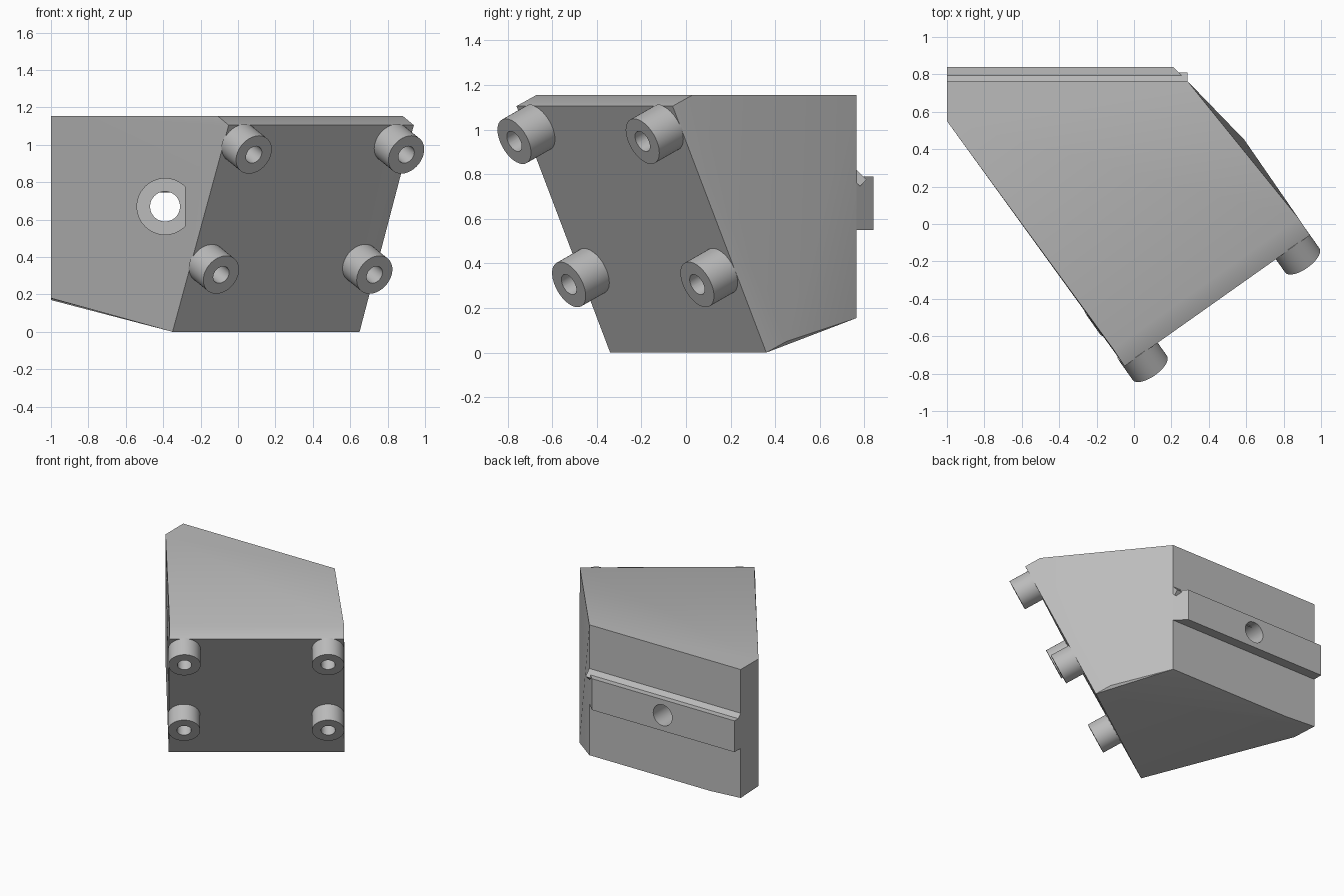
import bpy, bmesh
from mathutils import Vector

old = bpy.data.objects.get("Cube")
if old:
    bpy.data.objects.remove(old, do_unlink=True)

grey = bpy.data.materials.new("plain_grey")
grey.use_nodes = True
grey.diffuse_color = (0.5, 0.5, 0.5, 1)
grey.node_tree.nodes["Principled BSDF"].inputs["Base Color"].default_value = (0.5, 0.5, 0.5, 1)


def add_object(name, bm):
    bmesh.ops.recalc_face_normals(bm, faces=bm.faces)
    mesh = bpy.data.meshes.new(name)
    bm.to_mesh(mesh)
    bm.free()
    mesh.materials.append(grey)
    obj = bpy.data.objects.new(name, mesh)
    bpy.context.collection.objects.link(obj)
    return obj


def hull(name, points):
    """Flat-sided convex solid around a few corner points."""
    bm = bmesh.new()
    for p in points:
        bm.verts.new(p)
    res = bmesh.ops.convex_hull(bm, input=bm.verts)
    loose = {g for g in res["geom_interior"] if isinstance(g, bmesh.types.BMVert)}
    bmesh.ops.delete(bm, geom=list(loose), context="VERTS")
    bmesh.ops.dissolve_limit(bm, angle_limit=0.01, verts=bm.verts, edges=bm.edges)
    return add_object(name, bm)


def cylinder(name, start, end, radius, sides=48):
    start, end = Vector(start), Vector(end)
    axis = end - start
    bm = bmesh.new()
    bmesh.ops.create_cone(bm, cap_ends=True, segments=sides, radius1=radius,
                          radius2=radius, depth=axis.length)
    bm.transform(axis.to_track_quat("Z", "Y").to_matrix().to_4x4())
    bmesh.ops.translate(bm, vec=(start + end) / 2, verts=bm.verts)
    return add_object(name, bm)


def cut(target, cutter):
    cutter.hide_render = True
    mod = target.modifiers.new("cut", "BOOLEAN")
    mod.operation = "DIFFERENCE"
    mod.solver = "EXACT"
    mod.object = cutter
    bpy.context.view_layer.objects.active = target
    bpy.ops.object.modifier_apply(modifier=mod.name)


# Main wedge-shaped block: tilted front, chamfered top edge, sloped underside
body = hull("angled_block", [
    (-0.35, -0.34, 0), (0.65, 0.36, 0), (-0.05, -0.76, 1.105), (0.94, -0.06, 1.105),
    (-0.11, -0.67, 1.155), (0.88, 0.03, 1.155), (0.285, 0.765, 1.155),
    (-1, 0.765, 1.155), (-1, 0.55, 1.155), (-1, 0.55, 0.18), (-1, 0.765, 0.17),
    (-0.74, 0.765, 0.155), (0.285, 0.765, 0.155), (0.59, 0.45, 0.05)])

# Back rail, with a slanted end
rail = hull("back_rail", [(x, y, z) for z in (0.55, 0.79) for x, y in
                          ((-1, 0.765), (-1, 0.84), (0.21, 0.84), (0.285, 0.765))])

# Sloped strip along the top of the rail
hull("rail_fillet", [(x, y, z) for x in (-1, 0.285) for y, z in
                     ((0.765, 0.82), (0.81, 0.775), (0.78, 0.745), (0.765, 0.76))])

# Bolt hole through block and rail, with a wide recess on the left wall
cutters = [cylinder("bolt_recess_cutter", (-0.39, -0.436, 0.67), (-0.39, 0.45, 0.67), 0.15),
           cylinder("bolt_hole_cutter", (-0.39, -0.8, 0.67), (-0.39, 1, 0.67), 0.08)]
for c in cutters:
    cut(body, c)
cut(rail, cutters[1])

# Four hollow pegs square to the tilted front
normal = Vector((0.523, -0.74, -0.423)).normalized()
pegs = {"upper_right_peg": (0.085, -0.77, 0.947), "upper_left_peg": (0.9, -0.195, 0.947),
        "lower_right_peg": (-0.09, -0.525, 0.305), "lower_left_peg": (0.73, 0.05, 0.305)}
smooth = [body, rail]
for name, tip in pegs.items():
    tip = Vector(tip)
    peg = cylinder(name, tip - normal * 0.15, tip, 0.112)
    bore = cylinder(name + "_cutter", tip - normal * 0.35, tip + normal * 0.1, 0.05, 32)
    cut(peg, bore)
    cut(body, bore)
    cutters.append(bore)
    smooth.append(peg)

for c in cutters:
    bpy.data.objects.remove(c, do_unlink=True)

# Smooth the round walls, keep the edges crisp
bpy.ops.object.select_all(action="DESELECT")
for obj in smooth:
    obj.select_set(True)
bpy.context.view_layer.objects.active = body
bpy.ops.object.shade_smooth_by_angle(angle=0.5)
